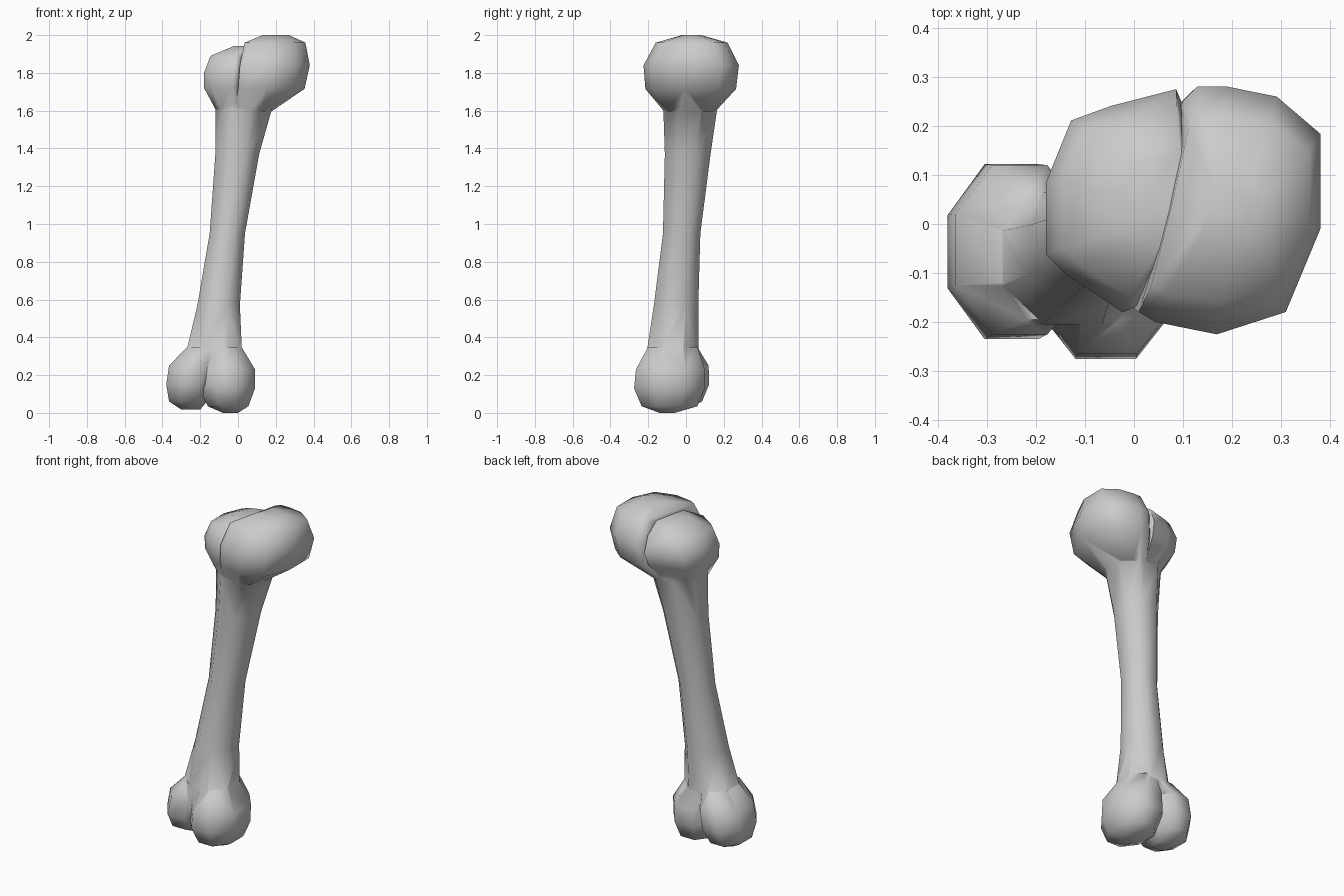
import bpy, bmesh, math

if "Cube" in bpy.data.objects:
    bpy.data.objects.remove(bpy.data.objects["Cube"])

# unit outlines, counter-clockwise, spanning -1..1 both ways
OCT = [(1, -.42), (1, .42), (.42, 1), (-.42, 1), (-1, .42), (-1, -.42), (-.42, -1), (.42, -1)]
TOP_RIGHT = [(1, -.15), (1, .62), (.52, .92), (-.02, 1), (-.36, 1), (-.52, .88),
             (-.75, 0), (-1, -.82), (-.82, -.9), (-.14, -1), (.62, -.82)]
TOP_LEFT = [(.98, .88), (.9, 1), (-.05, .85), (-.63, .72), (-1, .16), (-1, -.48),
            (-.7, -.66), (.12, -1), (.32, -.95), (.65, 0)]


def loft(name, outline, levels):
    """Stack of rings; each level is z, x0, x1, y0, y1."""
    bm = bmesh.new()
    rings = []
    for z, x0, x1, y0, y1 in levels:
        rings.append([bm.verts.new(((x0 + x1) / 2 + u * (x1 - x0) / 2,
                                    (y0 + y1) / 2 + v * (y1 - y0) / 2, z)) for u, v in outline])
    n = len(outline)
    for a, b in zip(rings, rings[1:]):
        for i in range(n):
            j = (i + 1) % n
            bm.faces.new((a[i], a[j], b[j], b[i]))
    bm.faces.new(rings[0][::-1])
    bm.faces.new(rings[-1])
    bmesh.ops.recalc_face_normals(bm, faces=bm.faces)
    me = bpy.data.meshes.new(name)
    bm.to_mesh(me)
    bm.free()
    ob = bpy.data.objects.new(name, me)
    bpy.context.collection.objects.link(ob)
    return ob


# leaning shaft, narrow in the middle
shaft = loft("bone", OCT, [
    (.20, -.29, .02, -.205, .065), (.34, -.27, .02, -.205, .065),
    (.57, -.215, .01, -.17, .065), (.95, -.15, .037, -.122, .076),
    (1.37, -.12, .112, -.112, .13), (1.61, -.12, .18, -.12, .165),
    (1.75, -.13, .22, -.13, .19)])

# upper pair of knuckles, split by a slanting groove
upper_right = loft("upper_right_knuckle", TOP_RIGHT, [
    (1.595, -.02, .175, -.115, .155), (1.715, .0, .352, -.215, .265), (1.84, .01, .38, -.225, .28),
    (1.96, .035, .357, -.16, .22), (2.0, .13, .27, -.02, .08)])
upper_left = loft("upper_left_knuckle", TOP_LEFT, [
    (1.605, -.118, .06, -.113, .155), (1.72, -.18, .09, -.165, .25), (1.80, -.18, .10, -.18, .275),
    (1.89, -.146, .10, -.15, .24), (1.943, -.02, .10, -.05, .15)])

# lower pair of knuckles
lower_right = loft("lower_right_knuckle", OCT, [
    (0, -.08, .0, -.14, -.06), (.035, -.16, .055, -.235, .06), (.13, -.205, .09, -.275, .1),
    (.23, -.20, .09, -.265, .1), (.35, -.16, .018, -.2, .06)])
lower_left = loft("lower_left_knuckle", OCT, [
    (.018, -.30, -.2, -.1, .0), (.06, -.365, -.165, -.185, .085), (.15, -.38, -.12, -.235, .122),
    (.25, -.365, -.10, -.225, .12), (.35, -.268, -.10, -.195, .06)])

# fuse the knuckles into the shaft
bpy.context.view_layer.objects.active = shaft
shaft.select_set(True)
for part in (upper_right, upper_left, lower_right, lower_left):
    mod = shaft.modifiers.new("fuse", 'BOOLEAN')
    mod.operation = 'UNION'
    mod.solver = 'EXACT'
    mod.object = part
    bpy.ops.object.modifier_apply(modifier=mod.name)
    bpy.data.objects.remove(part, do_unlink=True)
bpy.ops.object.shade_smooth_by_angle(angle=math.radians(65))
